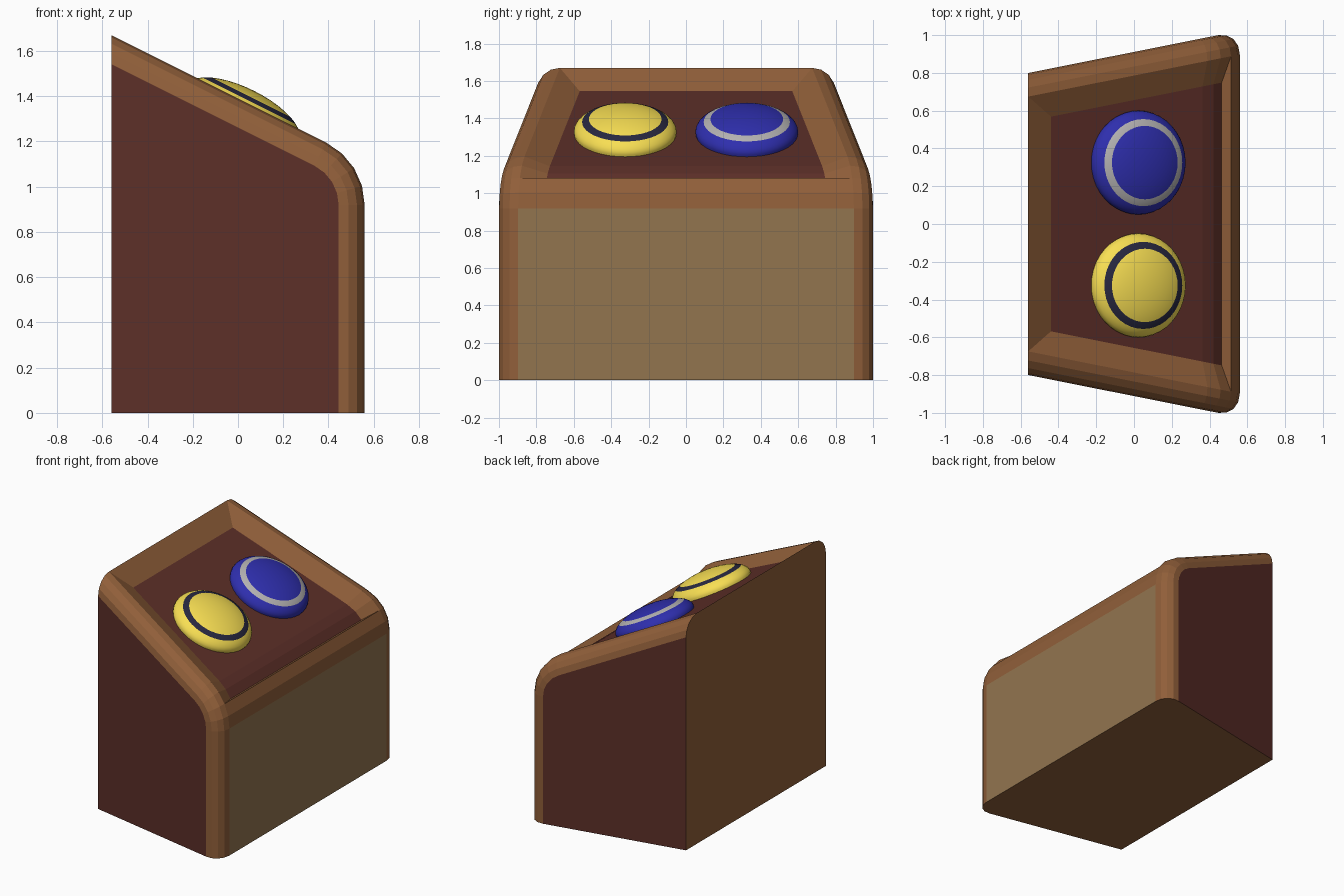
import bpy, bmesh, math
from mathutils import Matrix, Vector

if "Cube" in bpy.data.objects:
    bpy.data.objects.remove(bpy.data.objects["Cube"])


def mat(name, r, g, b):
    m = bpy.data.materials.new(name)
    m.diffuse_color = [(c / 255) ** 2.2 for c in (r, g, b)] + [1]
    m.use_nodes = True
    m.node_tree.nodes["Principled BSDF"].inputs["Base Color"].default_value = m.diffuse_color
    return m


BROWN = mat("brown_trim", 143, 95, 60)
MAROON = mat("maroon_panel", 92, 50, 44)
TAN = mat("tan_panel", 145, 116, 80)
YELLOW = mat("yellow", 248, 222, 84)
BLUE = mat("blue", 50, 50, 172)
NAVY = mat("navy_stripe", 44, 44, 66)
GREY = mat("grey_stripe", 178, 176, 176)


def finish(bm, name, mats):
    bmesh.ops.recalc_face_normals(bm, faces=bm.faces)
    me = bpy.data.meshes.new(name)
    bm.to_mesh(me)
    bm.free()
    for m in mats:
        me.materials.append(m)
    ob = bpy.data.objects.new(name, me)
    bpy.context.collection.objects.link(ob)
    return ob


# Side profile: sloped top, rounded nose, upright front
FRONT, TOP0, SLOPE = 0.56, 1.39, 0.5
TILT = math.atan(SLOPE)
SEC = 1 / math.cos(TILT)
R, BEVEL, DROP = 0.31, 0.115, 0.125
CX = FRONT - R
CZ = TOP0 - SLOPE * CX - R * SEC


def profile(d, back=-FRONT):
    """Points of the profile moved inward by d, from top back to bottom front."""
    pts = [(back, TOP0 - SLOPE * back - d * SEC)]
    for i in range(5):
        a = (math.pi / 2 - TILT) * (1 - i / 4)
        pts.append((CX + (R - d) * math.cos(a), CZ + (R - d) * math.sin(a)))
    return pts + [(FRONT - d, 0)]


def side_y(x):
    return 0.911 + 0.199 * x


# Console body with rounded edges and a recessed top
bm = bmesh.new()


def face(verts, m=0):
    bm.faces.new(verts).material_index = m


rings, corners, floors = {}, {}, {}
for s in (-1, 1):
    rings[s] = []
    for k in range(5):
        t = math.pi / 2 * k / 4
        pts = profile(BEVEL * (1 - math.cos(t)))
        drop = DROP * (1 - math.sin(t))
        rings[s].append([bm.verts.new((x, s * (side_y(x) - drop), z)) for x, z in pts])
    for a, b in zip(rings[s], rings[s][1:]):
        for i in range(6):
            face((a[i], a[i + 1], b[i + 1], b[i]))
    corners[s] = bm.verts.new((-FRONT, s * side_y(-FRONT), 0))
    face(rings[s][4] + [corners[s]], 1)
    # recess floor edge and side wall
    floors[s] = [bm.verts.new((x, s * (side_y(x) - DROP - 0.13), z))
                 for x, z in profile(0.058, -0.44)[:4]]
    for i in range(3):
        face((rings[s][0][i], rings[s][0][i + 1], floors[s][i + 1], floors[s][i]))

L, Rt, fl, fr = rings[-1], rings[1], floors[-1], floors[1]
for i in range(3):
    face((fl[i], fl[i + 1], fr[i + 1], fr[i]), 1)
for i in (0, 3):
    face((L[0][i], Rt[0][i], fr[i], fl[i]))
for i, m in ((3, 0), (4, 0), (5, 2)):
    face((L[0][i], L[0][i + 1], Rt[0][i + 1], Rt[0][i]), m)
for i in (0, 6):  # back and underside
    face([r[i] for r in reversed(L)] + [r[i] for r in Rt] + [corners[1], corners[-1]])
finish(bm, "console_body", [BROWN, MAROON, TAN])


# Domed push buttons with a contrasting stripe
def button(name, y, main, stripe):
    bm = bmesh.new()
    n, rad, h = 40, 0.275, 0.108
    angles = [0, 8, 16, 25, 33, 39, 45, 54, 63, 72, 81]
    levels = [(rad * 0.98, -0.03)] + [(rad * math.cos(math.radians(a)), h * math.sin(math.radians(a)))
                                      for a in angles]
    rows = [[bm.verts.new((r * math.cos(2 * math.pi * j / n), r * math.sin(2 * math.pi * j / n), z))
             for j in range(n)] for r, z in levels]
    for i, (a, b) in enumerate(zip(rows, rows[1:])):
        for j in range(n):
            f = bm.faces.new((a[j], a[(j + 1) % n], b[(j + 1) % n], b[j]))
            f.material_index = 1 if i in (5, 6) else 0
    tip = bm.verts.new((0, 0, h))
    for j in range(n):
        bm.faces.new((rows[-1][j], rows[-1][(j + 1) % n], tip))
    bm.faces.new(rows[0])
    for f in bm.faces:
        f.smooth = len(f.verts) < 5
    bm.transform(Matrix.Translation(Vector((0.023, y, 1.327))) @ Matrix.Rotation(TILT, 4, 'Y'))
    finish(bm, name, [main, stripe])


button("yellow_button", -0.325, YELLOW, NAVY)
button("blue_button", 0.325, BLUE, GREY)
